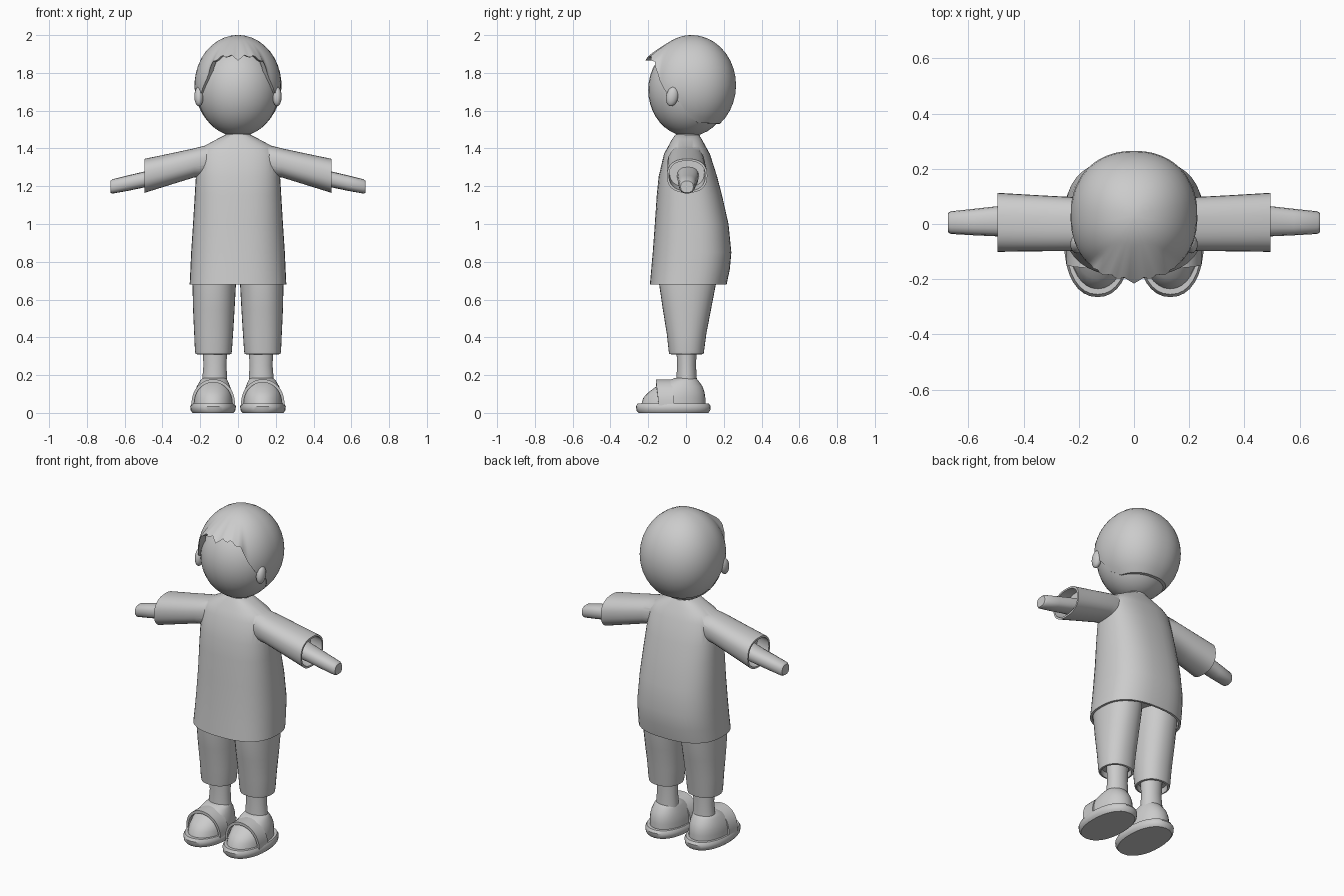
import bpy, bmesh
from math import sin, cos, pi, radians, degrees, acos, copysign
from mathutils import Matrix

if "Cube" in bpy.data.objects:
    bpy.data.objects.remove(bpy.data.objects["Cube"])


def spow(v, p):
    return copysign(abs(v) ** (2 / p), v)


def skin_rings(name, rings, cap=(True, True), closed=True, mirror=False):
    """Bridge a list of equally long point rings into one object."""
    bm = bmesh.new()
    rows = [[bm.verts.new(p) for p in ring] for ring in rings]
    n = len(rows[0])
    for a, b in zip(rows, rows[1:]):
        for i in range(n if closed else n - 1):
            j = (i + 1) % n
            bm.faces.new((a[i], a[j], b[j], b[i]))
    if cap[0]:
        bm.faces.new(rows[0][::-1])
    if cap[1]:
        bm.faces.new(rows[-1])
    bmesh.ops.recalc_face_normals(bm, faces=bm.faces)
    return finish(name, bm, mirror)


def finish(name, bm, mirror=False):
    me = bpy.data.meshes.new(name)
    bm.to_mesh(me)
    bm.free()
    ob = bpy.data.objects.new(name, me)
    bpy.context.collection.objects.link(ob)
    if mirror:
        m = ob.modifiers.new("mirror", 'MIRROR')
        m.use_axis[0] = True
    return ob


def loft(name, rows, axis='z', n=32, p=2.0, mirror=False):
    """rows: (position along axis, centre 1, centre 2, radius 1, radius 2)"""
    rings = []
    for t, c1, c2, r1, r2 in rows:
        ring = []
        for i in range(n):
            a = 2 * pi * i / n
            u, v = c1 + r1 * spow(cos(a), p), c2 + r2 * spow(sin(a), p)
            ring.append((u, v, t) if axis == 'z' else (t, u, v))
        rings.append(ring)
    return skin_rings(name, rings, mirror=mirror)


def ellipsoid(name, centre, radii, tilt=0, mirror=False):
    bm = bmesh.new()
    m = Matrix.Translation(centre) @ Matrix.Rotation(tilt, 4, 'X') @ Matrix.Diagonal((*radii, 1))
    bmesh.ops.create_uvsphere(bm, u_segments=32, v_segments=20, radius=1, matrix=m)
    return finish(name, bm, mirror)


# Head, ears, neck
ellipsoid("head", (0, .015, 1.71), (.217, .215, .246))
ellipsoid("ear", (.207, -.073, 1.675), (.024, .032, .052), radians(-12), True)
loft("neck", [(1.40, 0, .01, .075, .07), (1.50, 0, .01, .065, .06)])

# Hair: shell whose lower edge follows a hairline (degrees from front, height)
hairline = [(0, 1.865), (7, 1.895), (14, 1.88), (20, 1.895), (27, 1.865), (34, 1.86),
            (44, 1.77), (56, 1.70), (68, 1.67), (78, 1.63), (85, 1.57), (100, 1.535), (181, 1.53)]


def edge_height(deg):
    for (a, za), (b, zb) in zip(hairline, hairline[1:]):
        if deg <= b:
            return za + (zb - za) * (deg - a) / (b - a)
    return hairline[-1][1]


def hair_ring(t, inset=1.0, n=96):
    ring = []
    for i in range(n):
        a = -pi + 2 * pi * i / n
        deg = abs(degrees(a))
        th = t * acos((edge_height(deg) - 1.735) / .265)
        flick = max(0, 1 - (deg / 42) ** 4) * max(0, (t - .5) / .5) ** 1.5
        s = sin(th) * (1 + .2 * flick) * inset
        ring.append((.23 * s * spow(sin(a), 2.2), .03 - .235 * s * spow(cos(a), 2.2),
                     1.735 + .265 * cos(th)))
    return ring


skin_rings("hair", [hair_ring(t / 14) for t in [.3] + list(range(1, 15))] + [hair_ring(1, .86)],
           cap=(True, False))

# Shirt: body with hollow hem, united with two hollow sleeves
shirt = loft("shirt", [
    (1.475, 0, .005, .06, .06), (1.45, 0, .005, .11, .078), (1.41, 0, .005, .185, .1),
    (1.37, 0, .005, .213, .122), (1.25, 0, .01, .223, .155), (1.15, 0, .018, .229, .173),
    (1.0, 0, .03, .238, .195), (.85, 0, .032, .248, .208), (.76, 0, .024, .252, .208),
    (.68, 0, .012, .256, .203), (.68, 0, .012, .243, .190), (.75, 0, .02, .24, .190)],
    n=40, p=2.5)
sleeves = loft("sleeves", [
    (.09, 0, 1.335, .08, .085), (.17, 0, 1.333, .09, .083), (.23, 0, 1.324, .098, .077),
    (.36, .003, 1.29, .102, .083), (.495, .006, 1.255, .107, .09),
    (.495, .006, 1.255, .096, .079), (.42, .005, 1.273, .092, .076)],
    axis='x', p=2.4, mirror=True)
union = shirt.modifiers.new("union", 'BOOLEAN')
union.operation, union.solver, union.object = 'UNION', 'EXACT', sleeves
bpy.context.view_layer.objects.active = shirt
bpy.ops.object.modifier_apply(modifier="union")
bpy.data.objects.remove(sleeves)

# Arms
loft("arm", [(.41, .01, 1.255, .058, .05), (.49, .01, 1.237, .055, .042),
             (.58, .007, 1.217, .048, .041), (.665, .005, 1.199, .041, .038),
             (.675, .005, 1.197, .034, .031)], axis='x', n=16, p=2.4, mirror=True)

# Trouser legs and ankles
loft("trouser_leg", [(.80, .125, .012, .112, .155), (.68, .126, .008, .115, .150),
                     (.55, .128, .005, .110, .128), (.42, .129, .003, .103, .105),
                     (.33, .130, .002, .098, .094), (.312, .130, .002, .095, .091),
                     (.31, .130, .002, .085, .08), (.34, .130, .002, .08, .075)],
     p=2.2, mirror=True)
loft("ankle", [(.35, .122, .003, .065, .054), (.25, .122, .003, .061, .05),
               (.15, .124, .003, .068, .056)], mirror=True)

# Shoes: sole, upper, strap
loft("sole", [(0, .132, -.067, .108, .185), (.012, .132, -.067, .118, .195),
              (.035, .132, -.067, .121, .198), (.05, .132, -.067, .113, .188)],
     p=2.2, mirror=True)
loft("shoe_upper", [(.04, .131, -.068, .104, .170), (.08, .131, -.062, .103, .164),
                    (.11, .131, -.05, .098, .148), (.14, .130, -.035, .088, .122),
                    (.165, .128, -.02, .076, .09), (.18, .126, -.007, .066, .065),
                    (.186, .124, 0, .055, .05)], p=2.1, mirror=True)
arch = [[(.131 + .115 * cos(a) * k, y + .015 * -sin(a), .04 + .138 * spow(sin(a), 2.3) * k)
         for a in (pi * i / 24 for i in range(25))]
        for y, k in ((-.145, 1), (-.062, 1), (-.062, .88), (-.145, .88), (-.145, 1))]
skin_rings("shoe_strap", arch, cap=(False, False), closed=False, mirror=True)

# Smooth shading with crisp edges
bpy.ops.object.select_all(action='SELECT')
bpy.ops.object.shade_smooth_by_angle(angle=radians(40))
